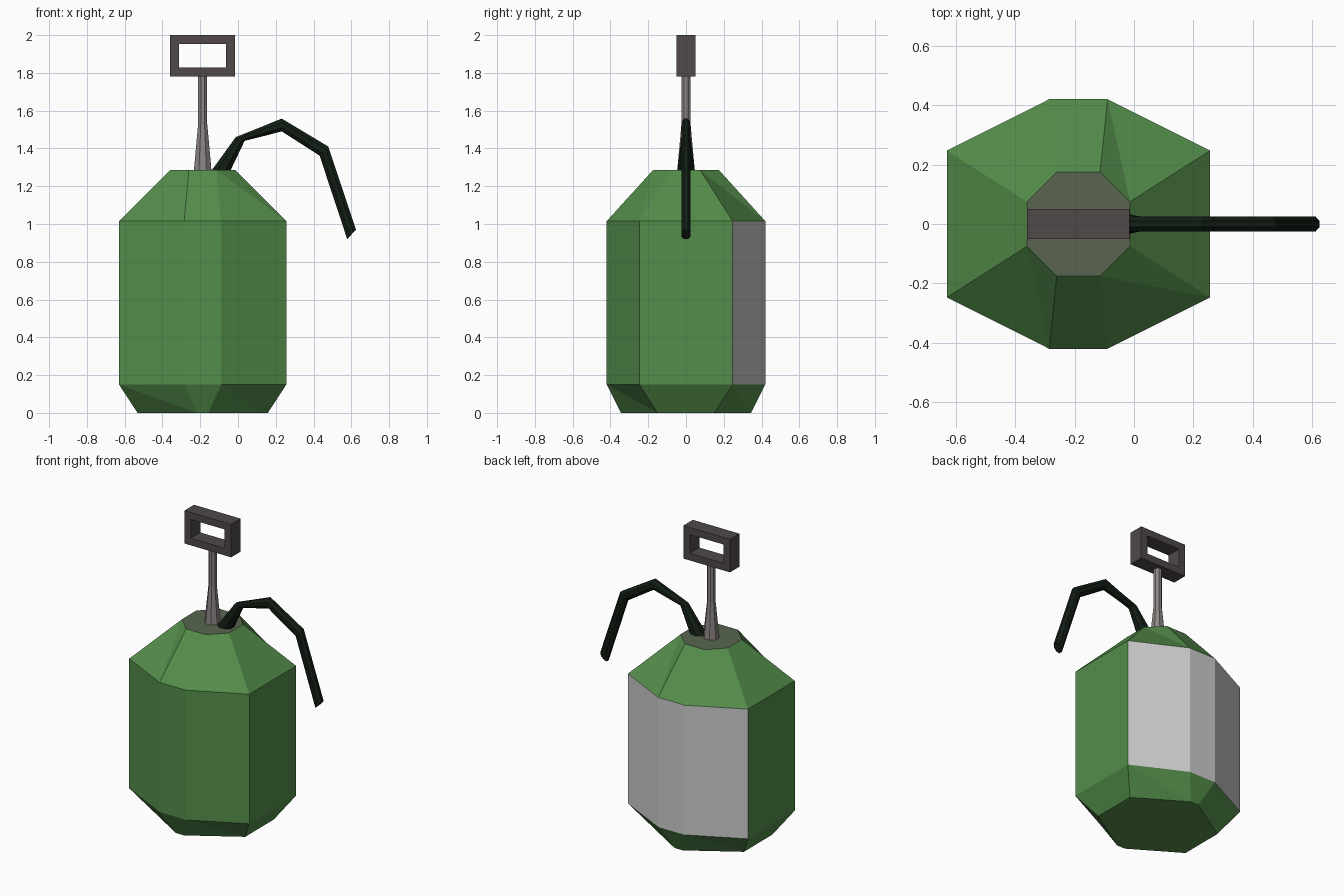
import bpy, bmesh, math
from mathutils import Vector

if "Cube" in bpy.data.objects:
    bpy.data.objects.remove(bpy.data.objects["Cube"])

CX = -0.187  # vertical axis of the tank


def material(name, rgb):
    m = bpy.data.materials.new(name)
    m.diffuse_color = (*rgb, 1)
    m.use_nodes = True
    m.node_tree.nodes["Principled BSDF"].inputs["Base Color"].default_value = m.diffuse_color
    return m


def finish(name, bm, *mats):
    bmesh.ops.recalc_face_normals(bm, faces=bm.faces)
    me = bpy.data.meshes.new(name)
    bm.to_mesh(me)
    bm.free()
    for m in mats:
        me.materials.append(m)
    ob = bpy.data.objects.new(name, me)
    bpy.context.collection.objects.link(ob)
    return ob


def loft(rings, triangulated=False):
    """Skin a list of point rings and cap both ends."""
    bm = bmesh.new()
    rows = [[bm.verts.new(p) for p in r] for r in rings]
    n = len(rows[0])
    for lo, up in zip(rows, rows[1:]):
        for i in range(n):
            j = (i + 1) % n
            if triangulated:
                bm.faces.new((lo[i], lo[j], up[i]))
                bm.faces.new((lo[j], up[j], up[i]))
            else:
                bm.faces.new((lo[i], lo[j], up[j], up[i]))
    bm.faces.new(rows[0][::-1])
    bm.faces.new(rows[-1])
    return bm


def octagon(a, b, c, d, z):
    """Stretched octagon: side corners at (a, b), front/back corners at (c, d)."""
    q = [(a, -b), (a, b), (c, d), (-c, d), (-a, b), (-a, -b), (-c, -d), (c, -d)]
    return [(CX + x, y, z) for x, y in q]


green = material("green", (0.09, 0.27, 0.07))
grey = material("label_grey", (0.8, 0.8, 0.8))
cap = material("cap_grey_green", (0.1, 0.13, 0.08))
steel = material("steel", (0.27, 0.23, 0.23))
dark = material("dark_grip", (0.08, 0.066, 0.066))
rubber = material("rubber", (0.006, 0.013, 0.007))

# Tank with grey label panels on the back and a darker top cap
bm = loft([octagon(0.345, 0.15, 0.03, 0.345, 0),
           octagon(0.443, 0.247, 0.098, 0.42, 0.15),
           octagon(0.443, 0.247, 0.098, 0.42, 1.015),
           octagon(0.173, 0.075, 0.073, 0.175, 1.285)], True)
for f in bm.faces:
    c = f.calc_center_median()
    if c.z > 1.28:
        f.material_index = 2
    elif 0.3 < c.z < 0.9 and c.y > 0.25:
        f.material_index = 1
finish("tank", bm, green, grey, cap)


def circle(r, z):
    k = r / math.cos(math.pi / 8)
    return [(CX + k * math.cos((i + 0.5) * math.pi / 4),
             k * math.sin((i + 0.5) * math.pi / 4), z) for i in range(8)]


# Pump rod
finish("pump_rod", loft([circle(0.047, 1.28), circle(0.024, 1.53), circle(0.024, 1.79)]), steel)

# Pump handle: rectangular frame
bm = bmesh.new()
loops = []
for x0, x1, z0, z1 in ((-0.36, -0.015, 1.78, 2.0), (-0.313, -0.063, 1.828, 1.953)):
    for y in (-0.05, 0.05):
        loops.append([bm.verts.new((x, y, z)) for x, z in
                      ((x0, z0), (x1, z0), (x1, z1), (x0, z1))])
of, ob_, inf, inb = loops
for p, q in ((of, ob_), (ob_, inb), (inb, inf), (inf, of)):
    for i in range(4):
        j = (i + 1) % 4
        bm.faces.new((p[i], p[j], q[j], q[i]))
finish("pump_handle", bm, dark)

# Hose: each station gives outer edge, inner edge and half width
stations = [((-0.14, 1.283), (-0.04, 1.283), 0.045),
            ((-0.012, 1.46), (0.035, 1.44), 0.025),
            ((0.232, 1.558), (0.232, 1.49), 0.025),
            ((0.478, 1.41), (0.432, 1.362), 0.025),
            ((0.625, 0.97), (0.578, 0.92), 0.025)]
rings = []
k = 1 / math.cos(math.pi / 8)
for o, n, w in stations:
    o, n = Vector((o[0], 0, o[1])), Vector((n[0], 0, n[1]))
    mid, half = (o + n) / 2, (o - n) / 2
    rings.append([mid + half * k * math.cos((i + 0.5) * math.pi / 4)
                  + Vector((0, w * k * math.sin((i + 0.5) * math.pi / 4), 0)) for i in range(8)])
finish("hose", loft(rings), rubber)
